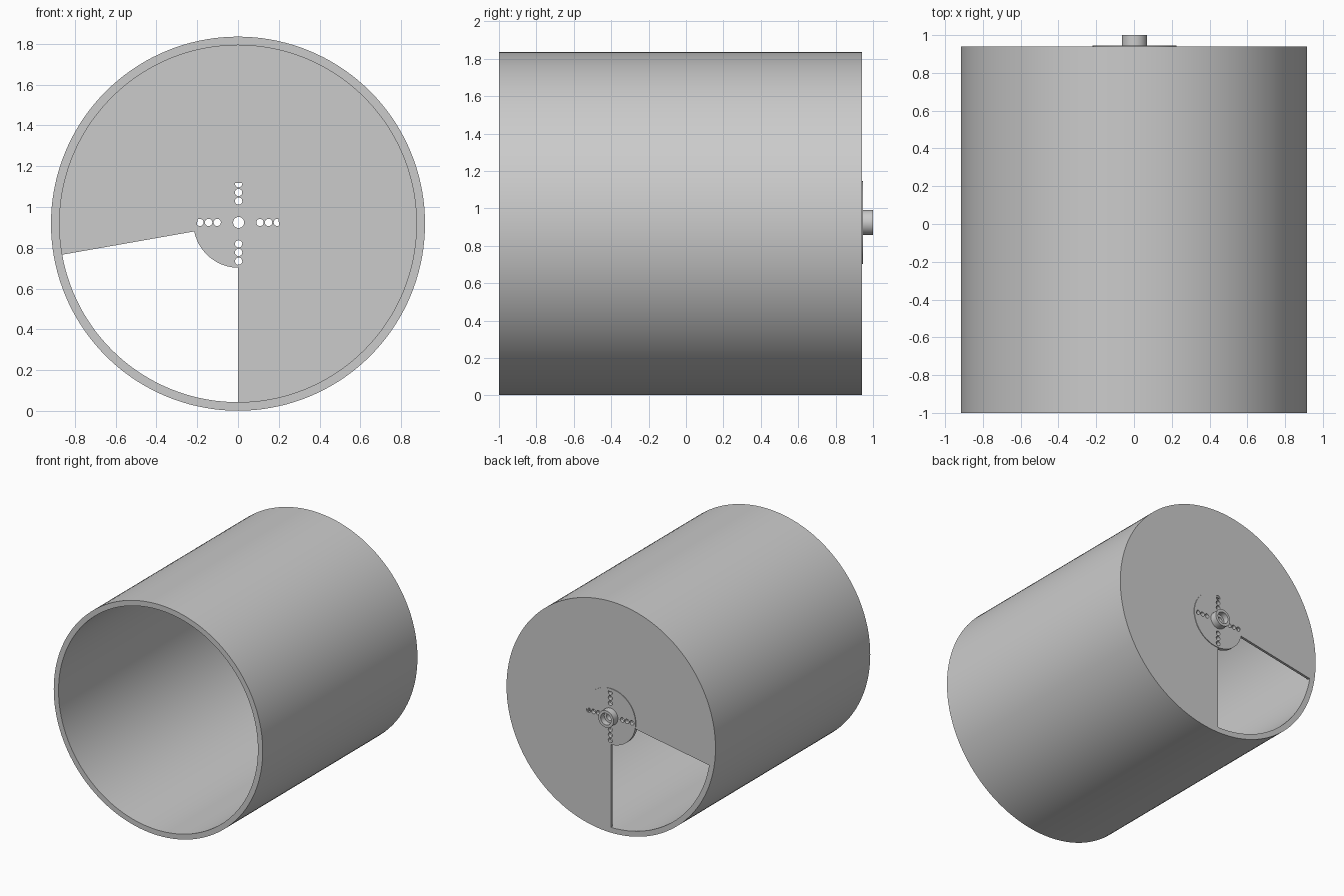
import bpy, bmesh, math
from mathutils import Matrix

cube = bpy.data.objects.get("Cube")
if cube:
    bpy.data.objects.remove(cube, do_unlink=True)

CENTRE_Z = 0.918

grey = bpy.data.materials.new("light grey")
grey.use_nodes = True
colour = (0.6, 0.6, 0.6, 1.0)
grey.diffuse_color = colour
grey.node_tree.nodes["Principled BSDF"].inputs["Base Color"].default_value = colour


def add_object(name, bm, centre):
    bmesh.ops.recalc_face_normals(bm, faces=bm.faces)
    mesh = bpy.data.meshes.new(name)
    bm.to_mesh(mesh)
    bm.free()
    mesh.materials.append(grey)
    obj = bpy.data.objects.new(name, mesh)
    obj.location = centre
    bpy.context.collection.objects.link(obj)
    return obj


def lathe(name, profile, segments, centre, start=0.0, sweep=360.0):
    """Sweep a closed (radius, y) profile around the y axis."""
    bm = bmesh.new()
    full = sweep >= 360
    rings = []
    for i in range(segments if full else segments + 1):
        a = math.radians(start + sweep * i / segments)
        rings.append([bm.verts.new((r * math.cos(a), y, r * math.sin(a)))
                      for r, y in profile])
    n = len(profile)
    for i in range(segments):
        a, b = rings[i], rings[(i + 1) % len(rings)]
        for j in range(n):
            k = (j + 1) % n
            bm.faces.new((a[j], a[k], b[k], b[j]))
    if not full:
        bm.faces.new(rings[0])
        bm.faces.new(rings[-1])
    return add_object(name, bm, centre)


def smooth(obj):
    bpy.ops.object.select_all(action='DESELECT')
    obj.select_set(True)
    bpy.context.view_layer.objects.active = obj
    bpy.ops.object.shade_smooth_by_angle(angle=math.radians(30))


# Open drum wall
drum = lathe("drum_wall",
             [(0.917, -1.0), (0.917, 0.94), (0.875, 0.94), (0.875, -1.0)],
             144, (0, 0, CENTRE_Z))

# Back plate with an 80 degree wedge left open
plate = lathe("back_plate",
              [(0.875, 0.92), (0.875, 0.94), (0.2, 0.94), (0.2, 0.92)],
              112, (0, 0, CENTRE_Z), start=-90, sweep=280)

# Hub: thin disc with a bored boss at the back
hub_centre = (0.003, 0, 0.924)
hub = lathe("hub_disc",
            [(0.222, 0.915), (0.222, 0.945), (0.067, 0.945), (0.067, 1.0),
             (0.046, 1.0), (0.046, 0.955), (0.027, 0.955), (0.027, 0.912),
             (0.061, 0.912), (0.061, 0.915)],
            48, hub_centre)

# Four rows of three screw holes drilled through the disc
bm = bmesh.new()
turn = Matrix.Rotation(math.radians(90), 4, 'X')
for quarter in range(4):
    a = math.radians(90 * quarter)
    for r in (0.105, 0.147, 0.19):
        spot = Matrix.Translation((r * math.cos(a), 0.93, r * math.sin(a)))
        bmesh.ops.create_cone(bm, cap_ends=True, segments=20, radius1=0.018,
                              radius2=0.018, depth=0.1, matrix=spot @ turn)
cutter = add_object("hole_cutter", bm, hub_centre)
cutter.hide_render = True

drill = hub.modifiers.new("screw_holes", 'BOOLEAN')
drill.operation = 'DIFFERENCE'
drill.solver = 'EXACT'
drill.object = cutter
bpy.context.view_layer.objects.active = hub
hub.select_set(True)
bpy.ops.object.modifier_apply(modifier=drill.name)
bpy.data.objects.remove(cutter, do_unlink=True)

for part in (drum, plate, hub):
    smooth(part)
